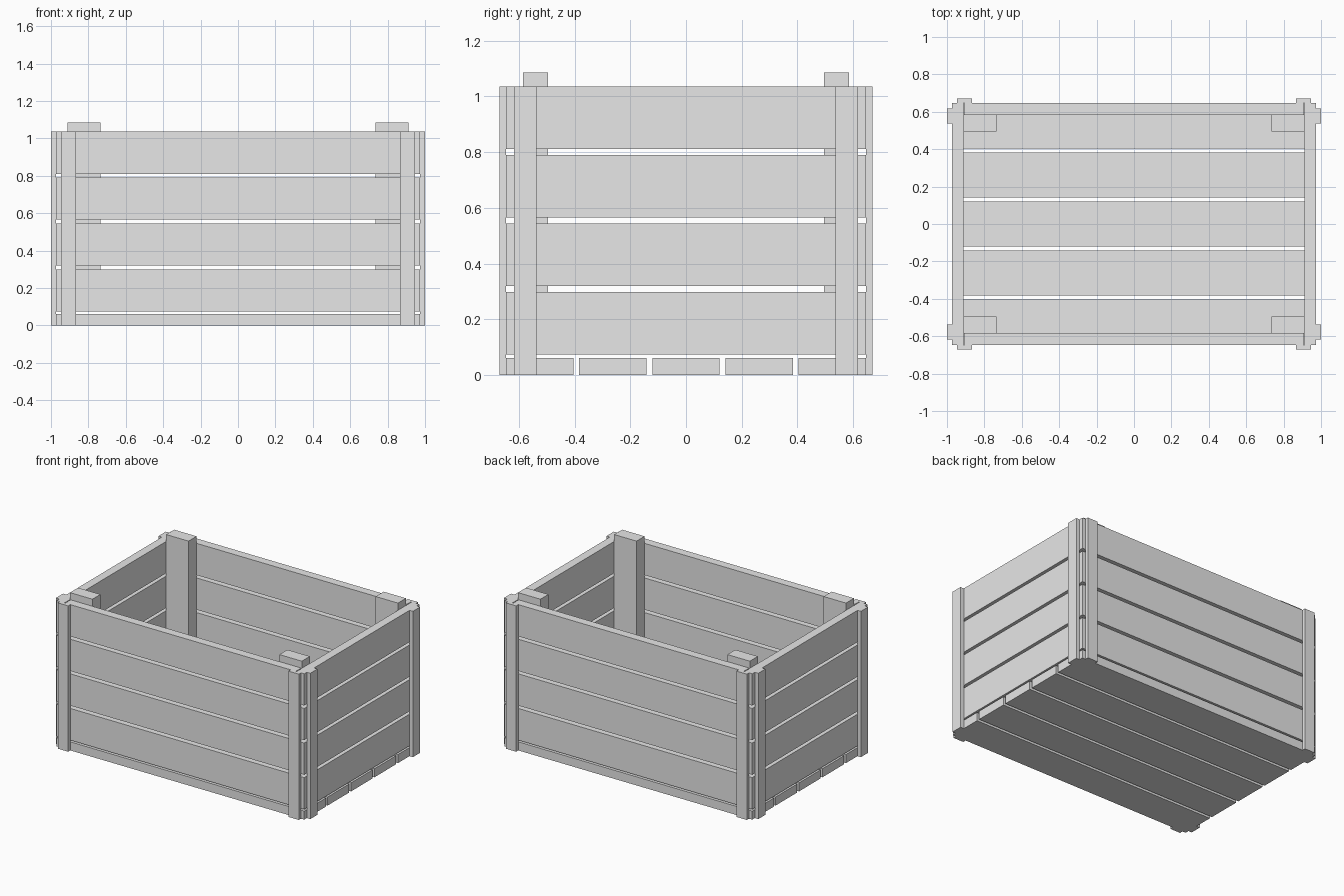
import bpy

cube = bpy.data.objects.get("Cube")
if cube:
    bpy.data.objects.remove(cube, do_unlink=True)

wood = bpy.data.materials.new("pale_grey")
wood.use_nodes = True
GREY = (0.8, 0.8, 0.8, 1)
wood.diffuse_color = GREY
wood.node_tree.nodes["Principled BSDF"].inputs["Base Color"].default_value = GREY

# Main planes of the crate
SIDE_IN, SIDE_OUT, X_MAX = 0.912, 0.973, 1.0
END_IN, END_OUT, Y_MAX = 0.585, 0.646, 0.67
FLOOR_TOP, WALL_BASE, WALL_TOP = 0.061, 0.073, 1.036
GAP = 0.0205


def box(name, x, y, z):
    """Box spanning the given (low, high) range on each axis."""
    spans = (x, y, z)
    bpy.ops.mesh.primitive_cube_add(size=1, location=[(a + b) / 2 for a, b in spans])
    ob = bpy.context.object
    ob.name = name
    ob.scale = [b - a for a, b in spans]
    bpy.ops.object.transform_apply(location=False, rotation=False, scale=True)
    ob.data.materials.append(wood)
    return ob


def span(sign, a, b):
    return tuple(sorted((sign * a, sign * b)))


def slats(low, high, count):
    """Evenly split a length into boards separated by gaps."""
    width = (high - low - GAP * (count - 1)) / count
    starts = [low + i * (width + GAP) for i in range(count)]
    return [(s, s + width) for s in starts]


# Floor boards
for y in slats(-END_OUT, END_OUT, 5):
    box("floor_board", (-SIDE_OUT, SIDE_OUT), y, (0, FLOOR_TOP))

# Wall boards: long walls fit between the short ones
for z in slats(WALL_BASE, WALL_TOP, 4):
    for s, long_name, short_name in ((-1, "front_board", "right_board"),
                                     (1, "back_board", "left_board")):
        box(long_name, (-0.906, 0.906), span(s, END_IN, END_OUT), z)
        box(short_name, span(s, SIDE_IN, SIDE_OUT), (-END_OUT, END_OUT), z)

# Corners: inner post and two outer battens each
for sx in (-1, 1):
    for sy in (-1, 1):
        box("corner_post", span(sx, 0.735, 0.911), span(sy, 0.495, END_IN),
            (WALL_BASE, 1.086))
        box("long_wall_batten", span(sx, 0.866, 0.947), span(sy, END_OUT, Y_MAX),
            (0, WALL_TOP))
        box("short_wall_batten", span(sx, SIDE_OUT, X_MAX), span(sy, 0.536, 0.617),
            (0, WALL_TOP))
